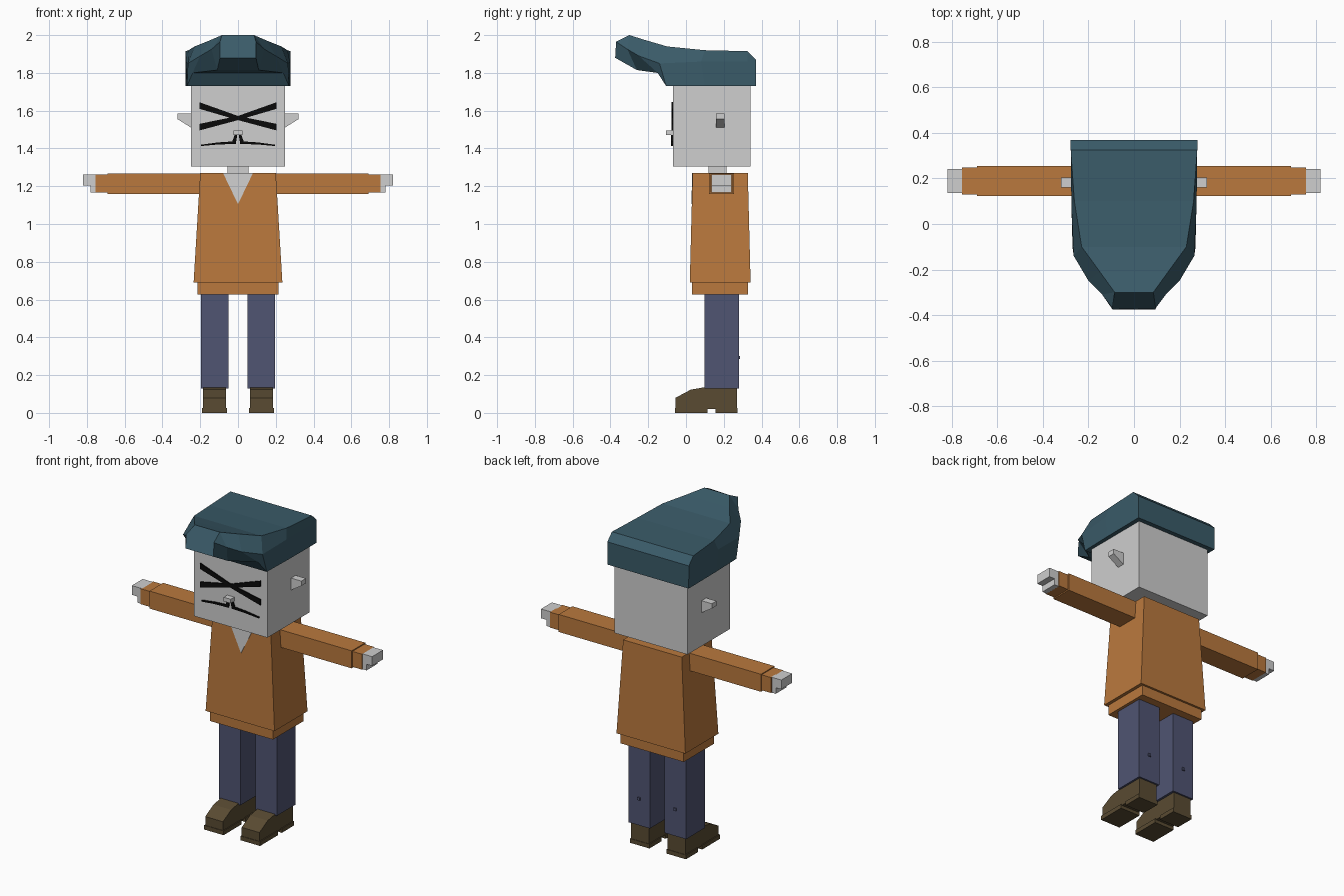
import bpy
import bmesh

cube = bpy.data.objects.get("Cube")
if cube:
    bpy.data.objects.remove(cube, do_unlink=True)


def material(name, rgb):
    m = bpy.data.materials.new(name)
    m.use_nodes = True
    m.diffuse_color = (*rgb, 1)
    bsdf = next(n for n in m.node_tree.nodes if n.type == "BSDF_PRINCIPLED")
    bsdf.inputs["Base Color"].default_value = (*rgb, 1)
    bsdf.inputs["Roughness"].default_value = 0.9
    return m


SKIN = material("pale grey skin", (0.62, 0.62, 0.62))
ORANGE = material("orange cloth", (0.49, 0.19, 0.047))
DENIM = material("blue denim", (0.08, 0.089, 0.17))
HAIR = material("teal hair", (0.042, 0.104, 0.14))
LEATHER = material("brown leather", (0.1, 0.07, 0.032))
INK = material("black ink", (0.003, 0.003, 0.003))


def loft(name, rings, mat):
    """Closed solid through rings that all have the same number of points."""
    bm = bmesh.new()
    loops = [[bm.verts.new(p) for p in ring] for ring in rings]
    n = len(loops[0])
    for a, b in zip(loops, loops[1:]):
        for i in range(n):
            j = (i + 1) % n
            bm.faces.new((a[i], a[j], b[j], b[i]))
    bm.faces.new(loops[0])
    bm.faces.new(loops[-1])
    bmesh.ops.recalc_face_normals(bm, faces=bm.faces)
    mesh = bpy.data.meshes.new(name)
    bm.to_mesh(mesh)
    bm.free()
    mesh.materials.append(mat)
    obj = bpy.data.objects.new(name, mesh)
    bpy.context.collection.objects.link(obj)
    return obj


def rect(x0, x1, y0, y1, z):
    return [(x0, y0, z), (x1, y0, z), (x1, y1, z), (x0, y1, z)]


def box(name, x, y, z, mat):
    return loft(name, [rect(*x, *y, h) for h in z], mat)


def side_prism(name, outline, x, mat):
    """Extrude a (y, z) outline along x."""
    return loft(name, [[(h, a, b) for a, b in outline] for h in x], mat)


def front_prism(name, outline, y, mat, s=1):
    """Extrude an (x, z) outline along y, optionally mirrored."""
    return loft(name, [[(s * a, h, b) for a, b in outline] for h in y], mat)


# Head, neck and nose
box("head", (-0.25, 0.25), (-0.07, 0.342), (1.305, 1.78), SKIN)
box("neck", (-0.055, 0.055), (0.12, 0.215), (1.25, 1.31), SKIN)
box("nose", (-0.024, 0.024), (-0.105, -0.068), (1.47, 1.495), SKIN)

# Swept hair: each station lists (half width, y, z) for bottom, side and top
stations = [
    ((0.277, 0.37, 1.73), (0.278, 0.37, 1.80), (0.278, 0.37, 1.87)),
    ((0.277, 0.325, 1.73), (0.278, 0.325, 1.86), (0.278, 0.325, 1.915)),
    ((0.275, 0.10, 1.73), (0.275, 0.08, 1.86), (0.262, 0.10, 1.92)),
    ((0.27, -0.105, 1.73), (0.265, -0.14, 1.85), (0.23, -0.10, 1.94)),
    ((0.24, -0.15, 1.80), (0.20, -0.25, 1.89), (0.15, -0.21, 1.972)),
    ((0.11, -0.26, 1.815), (0.14, -0.31, 1.925), (0.085, -0.30, 2.0)),
    ((0.095, -0.375, 1.88), (0.095, -0.37, 1.965), (0.085, -0.30, 2.0)),
]
hair_rings = []
for row in stations:
    left = list(row)
    right = [(-x, y, z) for x, y, z in reversed(row)]
    hair_rings.append(left + right)
loft("swept_hair", hair_rings, HAIR)

# Jumper with a waistband and a bare collar triangle
loft("jumper", [rect(-0.235, 0.235, 0.02, 0.342, 0.69),
                rect(-0.2, 0.2, 0.035, 0.327, 1.27)], ORANGE)
box("waistband", (-0.215, 0.215), (0.033, 0.329), (0.628, 0.70), ORANGE)
collar = [(-0.08, 0.033, 1.271), (0.08, 0.033, 1.271), (0, 0.0285, 1.105)]
loft("open_collar", [collar, [(x, y + 0.006, z) for x, y, z in collar]], SKIN)

ear = [(0.24, 1.585), (0.32, 1.585), (0.32, 1.555), (0.24, 1.505)]
hand = [(0.75, 1.167), (0.782, 1.167), (0.782, 1.205),
        (0.82, 1.205), (0.82, 1.262), (0.75, 1.262)]
brow = [(0, 1.55), (0.205, 1.61), (0.205, 1.645), (0, 1.572)]
eye = [(0, 1.55), (0.205, 1.495), (0.205, 1.53), (0, 1.572)]
lip = [(0.004, 1.472), (0.018, 1.472), (0.03, 1.437), (0.105, 1.432),
       (0.195, 1.413), (0.195, 1.42), (0.105, 1.421), (0.012, 1.424)]
lip[4], lip[5] = lip[5], lip[4]
shoe = [(-0.055, 0.02), (-0.055, 0.08), (0.025, 0.123), (0.10, 0.136),
        (0.27, 0.136), (0.27, 0.02), (0.11, 0.02)]

for s, side in ((1, "left"), (-1, "right")):
    def span(a, b):
        return (s * a, s * b)

    # Ear and painted face
    front_prism(side + "_ear", ear, (0.16, 0.205), SKIN, s)
    front_prism(side + "_brow", brow, (-0.077, -0.069), INK, s)
    front_prism(side + "_eye_line", eye, (-0.0765, -0.069), INK, s)
    front_prism(side + "_moustache", lip, (-0.079, -0.07), INK, s)

    # Arm, cuff and hand
    box(side + "_sleeve", span(0.18, 0.69), (0.123, 0.255), (1.16, 1.268), ORANGE)
    box(side + "_cuff", span(0.68, 0.755), (0.13, 0.248), (1.167, 1.262), ORANGE)
    front_prism(side + "_hand", hand, (0.136, 0.242), SKIN, s)

    # Trouser leg with a small stud behind
    box(side + "_trouser_leg", span(0.05, 0.197), (0.097, 0.28), (0.128, 0.66), DENIM)
    box(side + "_stud", span(0.115, 0.132), (0.275, 0.287), (0.285, 0.302), DENIM)

    # Shoe, sole and heel
    side_prism(side + "_shoe", shoe, span(0.064, 0.185), LEATHER)
    box(side + "_sole", span(0.058, 0.191), (-0.058, 0.115), (0, 0.026), LEATHER)
    box(side + "_heel", span(0.058, 0.191), (0.155, 0.273), (0, 0.026), LEATHER)
